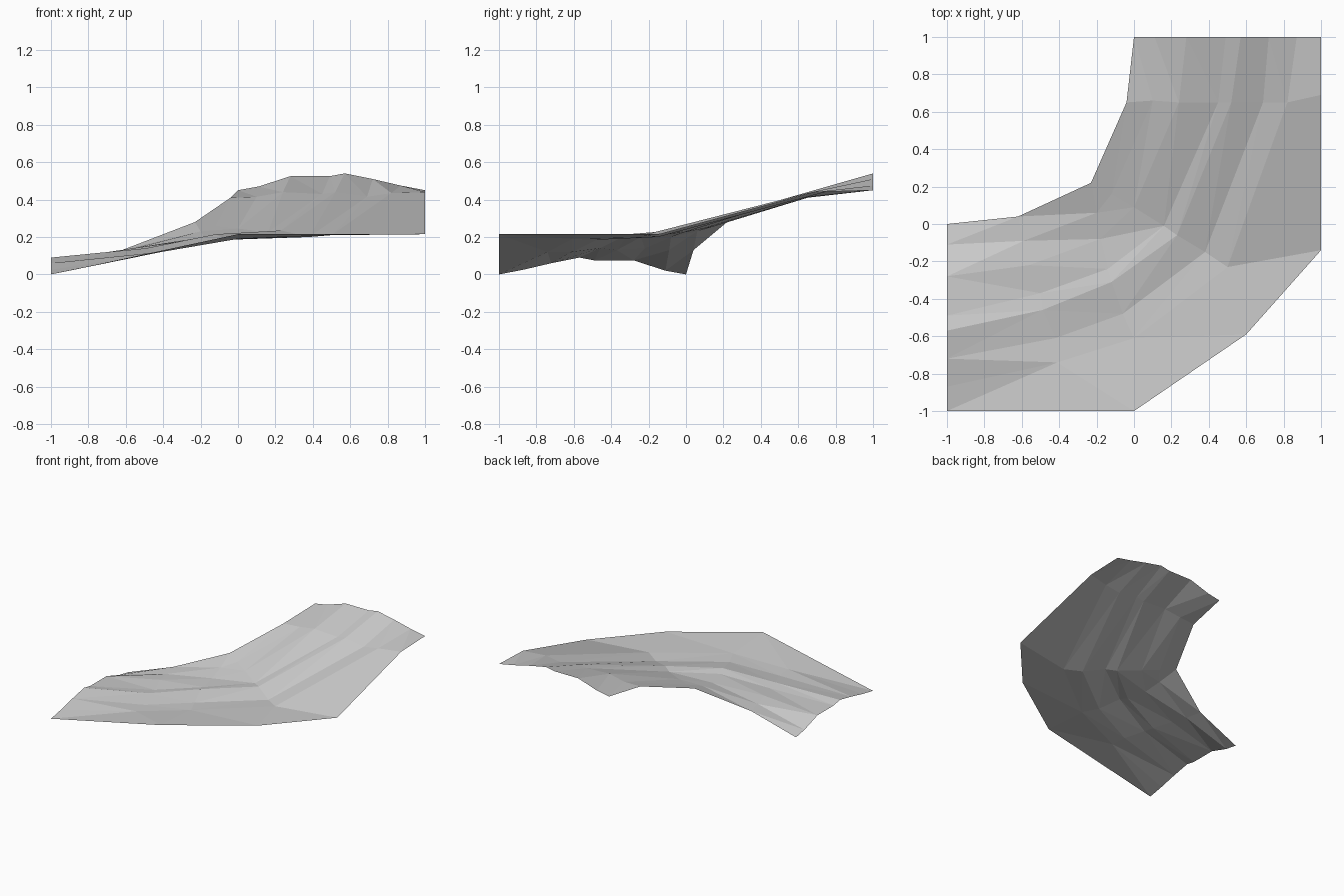
import bpy
import bmesh

# Remove the default object only
default_object = bpy.data.objects.get("Cube")
if default_object:
    bpy.data.objects.remove(default_object, do_unlink=True)


def make_material(name, colour):
    """One flat colour, visible both in the viewport and in a render."""
    material = bpy.data.materials.new(name)
    material.use_nodes = True
    material.diffuse_color = colour
    shader = material.node_tree.nodes["Principled BSDF"]
    shader.inputs["Base Color"].default_value = colour
    return material


def loft_sheet(name, sections, material):
    """Join neighbouring cross-sections with quads into an open sheet."""
    mesh = bpy.data.meshes.new(name)
    bm = bmesh.new()
    rows = [[bm.verts.new(point) for point in section] for section in sections]
    for row, following in zip(rows, rows[1:]):
        for lane in range(len(row) - 1):
            bm.faces.new((row[lane], row[lane + 1],
                          following[lane + 1], following[lane]))
    bm.normal_update()
    bm.to_mesh(mesh)
    bm.free()
    mesh.materials.append(material)
    sheet = bpy.data.objects.new(name, mesh)
    bpy.context.collection.objects.link(sheet)
    return sheet


# Profile shared by both ends: distance from the inner corner, height
end_profile = [(0, 0), (.11, .02), (.28, .075), (.49, .075),
               (.57, .09), (.72, .06), (.87, .025), (1, 0)]
end_rise = .45
low_end = [(-1, -across, height) for across, height in end_profile]
high_end = [(across, 1, height + end_rise) for across, height in end_profile]

# Cross-sections through the bend, from the inner edge to the outer edge
lower_slope = [(-.62, .04, .13), (-.59, -.09, .13), (-.56, -.22, .14),
               (-.5, -.37, .13), (-.49, -.46, .14), (-.42, -.61, .12),
               (-.41, -.74, .12), (0, -1, .215)]
lower_bend = [(-.23, .22, .28), (-.2, .06, .23), (-.18, -.08, .2),
              (-.14, -.24, .2), (-.12, -.31, .215), (-.06, -.48, .185),
              (0, -.61, .19), (.6, -.59, .215)]
upper_bend = [(-.23, .22, .28), (-.12, .16, .26), (0, .09, .245),
              (.16, -.01, .225), (.23, -.06, .235), (.38, -.15, .2),
              (.5, -.23, .21), (1, -.14, .215)]
upper_slope = [(-.04, .65, .41), (.1, .66, .415), (.24, .65, .44),
               (.45, .65, .43), (.52, .65, .44), (.69, .65, .415),
               (.82, .65, .435), (1, .69, .44)]

# Curved, climbing ground sheet with flat facets
grey = make_material("plain grey", (.6, .6, .6, 1))
sections = [low_end, lower_slope, lower_bend, upper_bend, upper_slope, high_end]
ground = loft_sheet("curved_ramp", sections, grey)

# Merge the inner corner, where two sections meet in one point
bm = bmesh.new()
bm.from_mesh(ground.data)
bmesh.ops.remove_doubles(bm, verts=bm.verts, dist=.001)
bmesh.ops.triangulate(bm, faces=bm.faces, quad_method="SHORT_EDGE")
bmesh.ops.recalc_face_normals(bm, faces=bm.faces)
if sum(face.normal.z for face in bm.faces) < 0:
    bmesh.ops.reverse_faces(bm, faces=bm.faces)
bm.to_mesh(ground.data)
bm.free()
